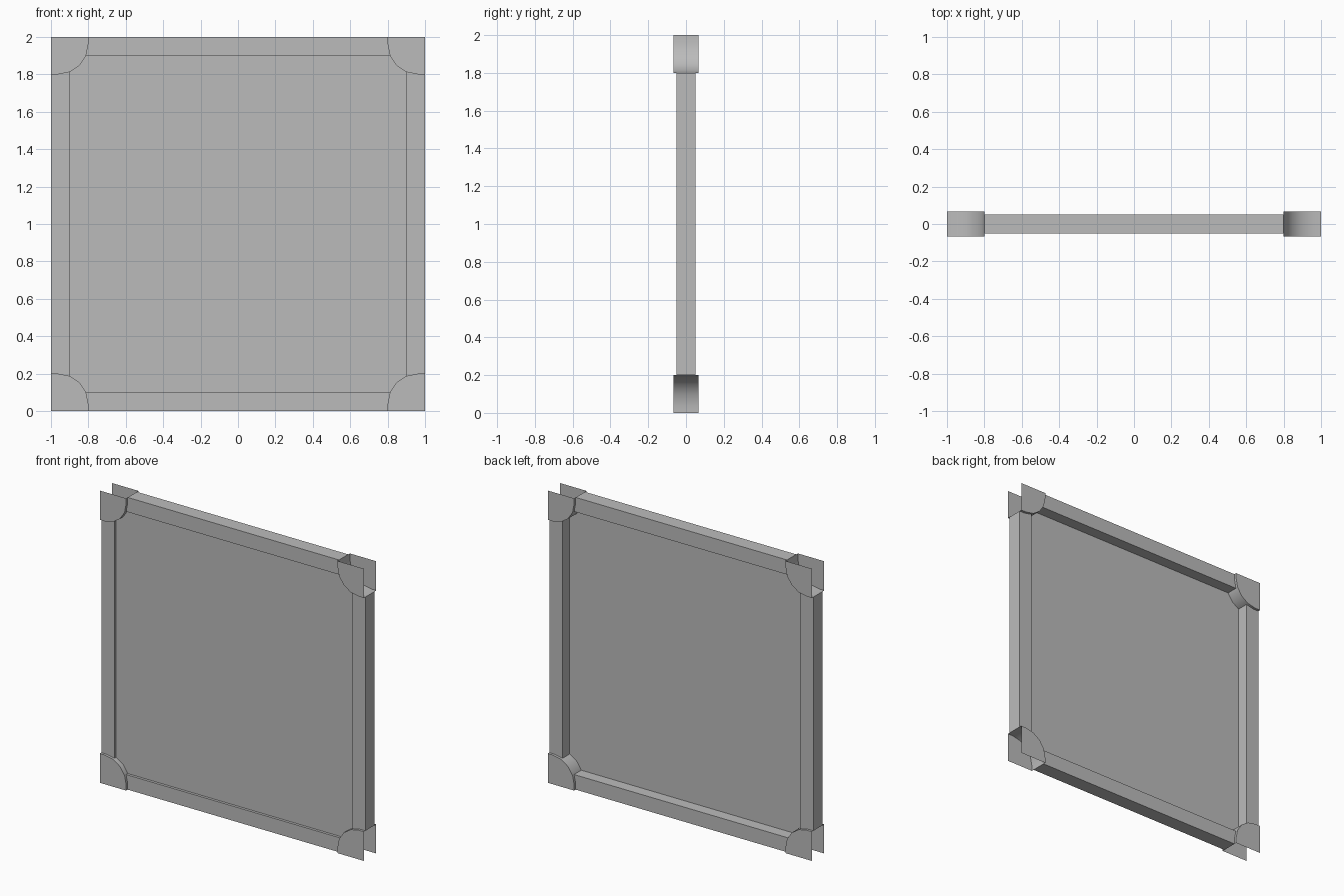
import bpy, bmesh, math

if "Cube" in bpy.data.objects:
    bpy.data.objects.remove(bpy.data.objects["Cube"], do_unlink=True)

grey = bpy.data.materials.new("plain grey")
grey.use_nodes = True
grey.diffuse_color = (0.5, 0.5, 0.5, 1)
grey.node_tree.nodes["Principled BSDF"].inputs["Base Color"].default_value = grey.diffuse_color

SIZE, BAR = 0.2, 0.1          # corner cap size, frame bar width
HALF, CAP = 0.05, 0.067       # half depth of the bars and of the caps
RADIUS = (SIZE - BAR) / (1 - math.sin(math.pi / 8))

# Rounded cap edge, as distances (sideways, vertical) in from the corner
inset = SIZE - RADIUS
arc = [(inset + RADIUS * math.cos(i * math.pi / 8),
        inset + RADIUS * math.sin(i * math.pi / 8)) for i in range(5)]
curve = [(SIZE, 0)] + arc + [(0, SIZE)]


def prism(name, outline, y0, y1, skip=()):
    """Extrude an x-z outline along y, leaving out the side faces in skip."""
    bm = bmesh.new()
    front = [bm.verts.new((x, y0, z)) for x, z in outline]
    back = [bm.verts.new((x, y1, z)) for x, z in outline]
    bm.faces.new(front)
    bm.faces.new(back[::-1])
    n = len(outline)
    for i in range(n):
        if i not in skip:
            j = (i + 1) % n
            bm.faces.new((front[j], front[i], back[i], back[j]))
    # Keep the front plate facing forward
    bm.normal_update()
    if bm.faces[:][0].normal.y > 0:
        bmesh.ops.reverse_faces(bm, faces=bm.faces[:])
    mesh = bpy.data.meshes.new(name)
    bm.to_mesh(mesh)
    bm.free()
    mesh.materials.append(grey)
    obj = bpy.data.objects.new(name, mesh)
    bpy.context.collection.objects.link(obj)
    bpy.ops.object.select_all(action="DESELECT")
    obj.select_set(True)
    bpy.context.view_layer.objects.active = obj
    bpy.ops.object.shade_smooth_by_angle(angle=math.radians(30))


# Corner caps: two plates and a rounded inner wall, open on both outer sides
for sx, side in ((1, "left"), (-1, "right")):
    for sz, level in ((1, "top"), (-1, "bottom")):
        pts = [(0, 0)] + curve
        outline = [(sx * (1 - u), 1 + sz * (1 - v)) for u, v in pts]
        prism(f"{level}_{side}_corner_cap", outline, -CAP, CAP, (0, len(pts) - 1))

# Frame bars, their ends shaped to meet the caps
end = curve[:3]
bar = [(1 - u, 1 - v) for u, v in end] + [(u - 1, 1 - v) for u, v in end[::-1]]
for s, across, upright in ((1, "top_bar", "left_bar"), (-1, "bottom_bar", "right_bar")):
    prism(across, [(a, 1 + s * b) for a, b in bar], -HALF, HALF)
    prism(upright, [(s * b, 1 + a) for a, b in bar], -HALF, HALF)

# Thin panel set close to the front, its corners trimmed to the caps
trim = [(1 - u, 1 - v) for u, v in arc[1:-1]]
panel = []
for sx, sz in ((1, 1), (-1, 1), (-1, -1), (1, -1)):
    run = trim[::-1] if sx * sz > 0 else trim
    panel += [(sx * a, 1 + sz * b) for a, b in run]
prism("panel", panel, -0.032, -0.028)
